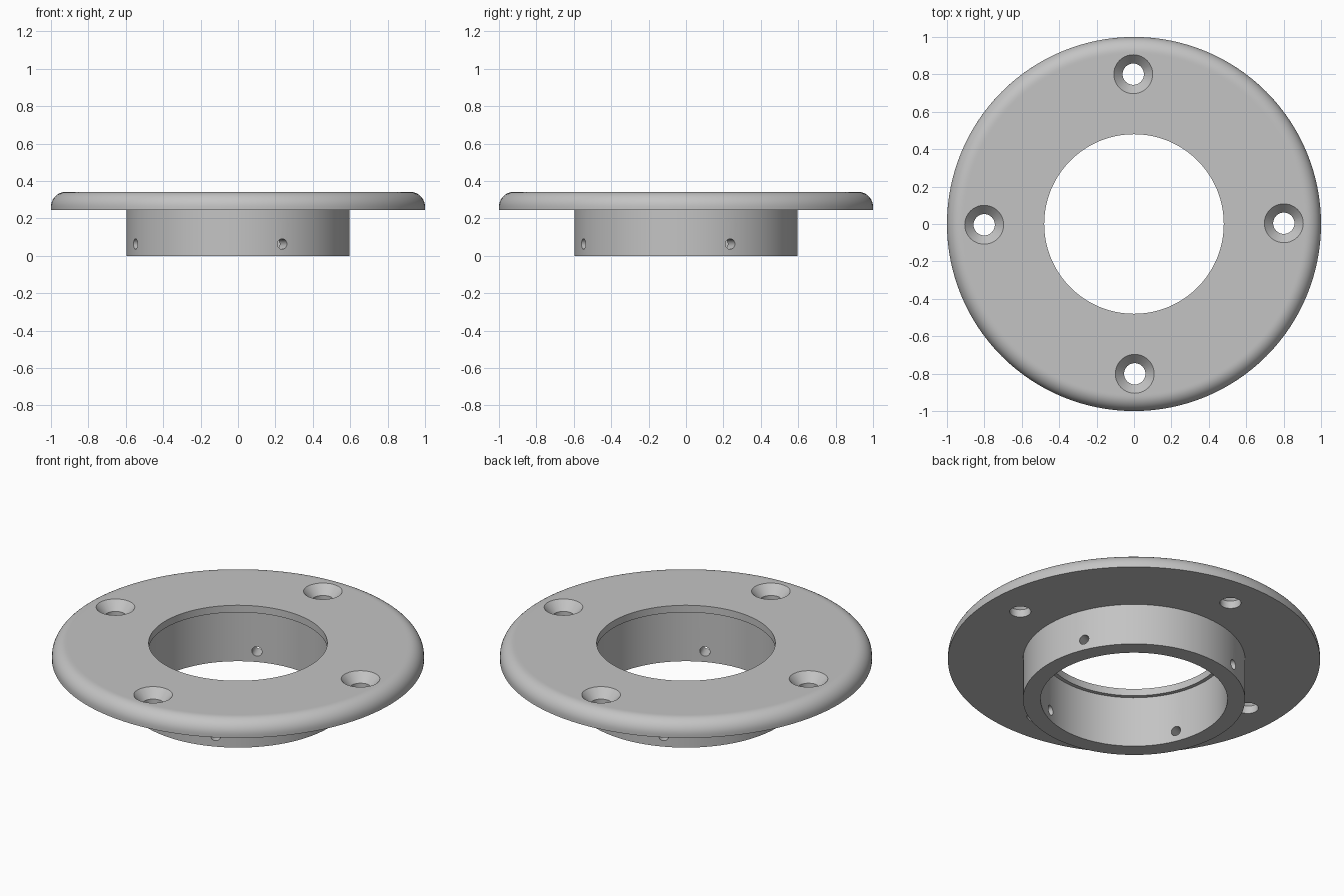
import bpy, bmesh, math
from mathutils import Matrix, Vector

cube = bpy.data.objects.get("Cube")
if cube:
    bpy.data.objects.remove(cube, do_unlink=True)

metal = bpy.data.materials.new("satin_grey")
metal.use_nodes = True
grey = (0.55, 0.55, 0.55, 1)
metal.diffuse_color = grey
metal.node_tree.nodes["Principled BSDF"].inputs["Base Color"].default_value = grey


def lathe(name, profile, steps, matrix=Matrix(), closed=False):
    """Revolve an (r, z) profile around z and place it with a matrix."""
    bm = bmesh.new()
    verts = [bm.verts.new((r, 0, z)) for r, z in profile]
    edges = [bm.edges.new(pair) for pair in zip(verts, verts[1:])]
    if closed:
        edges.append(bm.edges.new((verts[-1], verts[0])))
    bmesh.ops.spin(bm, geom=verts + edges, cent=(0, 0, 0), axis=(0, 0, 1),
                   angle=math.tau, steps=steps)
    bmesh.ops.remove_doubles(bm, verts=bm.verts, dist=1e-5)
    bmesh.ops.recalc_face_normals(bm, faces=bm.faces)
    bm.transform(matrix)
    mesh = bpy.data.meshes.new(name)
    bm.to_mesh(mesh)
    bm.free()
    mesh.materials.append(metal)
    obj = bpy.data.objects.new(name, mesh)
    bpy.context.collection.objects.link(obj)
    return obj


# Main dimensions
TOP, UNDER, LIP = 0.342, 0.245, 0.30
ROUND = 0.08
OUTER, COLLAR, BORE, LIP_BORE = 1.0, 0.597, 0.502, 0.48

# Flange with rounded rim, collar below, and a small lip inside the bore
profile = [(BORE, 0), (COLLAR, 0), (COLLAR, UNDER), (OUTER, UNDER)]
for i in range(11):
    a = math.radians(9 * i)
    profile.append((OUTER - ROUND + ROUND * math.cos(a), TOP - ROUND + ROUND * math.sin(a)))
profile += [(OUTER - ROUND - 0.01, TOP), (LIP_BORE, TOP), (LIP_BORE, LIP), (BORE, LIP)]
flange = lathe("flange_with_collar", profile, 128, closed=True)

# Cutters: four countersunk screw holes and four radial set-screw holes
HOLE, SINK, DEPTH, OVER = 0.057, 0.104, 0.052, 0.02
slope = (SINK - HOLE) / DEPTH
screw = [(0, UNDER - 0.1), (HOLE, UNDER - 0.1), (HOLE, TOP - DEPTH),
         (SINK + OVER * slope, TOP + OVER), (0, TOP + OVER)]
pin = [(0, 0.4), (0.028, 0.4), (0.028, 0.7), (0, 0.7)]
cutters = []
for k in range(4):
    turn = Matrix.Rotation(k * math.pi / 2, 4, 'Z')
    cutters.append(lathe("screw_hole_cutter", screw, 40,
                         turn @ Matrix.Translation((0.801, 0.004, 0))))
    aim = Matrix.Rotation(math.radians(23.3), 4, 'Z') @ Matrix.Rotation(math.pi / 2, 4, 'Y')
    cutters.append(lathe("set_screw_cutter", pin, 24,
                         turn @ Matrix.Translation((0, 0, 0.063)) @ aim))

bpy.context.view_layer.objects.active = flange
for cutter in cutters:
    cutter.hide_render = True
    mod = flange.modifiers.new("hole", 'BOOLEAN')
    mod.operation = 'DIFFERENCE'
    mod.solver = 'EXACT'
    mod.object = cutter
    bpy.ops.object.modifier_apply(modifier=mod.name)
    bpy.data.objects.remove(cutter, do_unlink=True)

# Smooth curved walls, crisp edges
bpy.ops.object.select_all(action='DESELECT')
flange.select_set(True)
bpy.ops.object.shade_smooth_by_angle(angle=math.radians(30))
